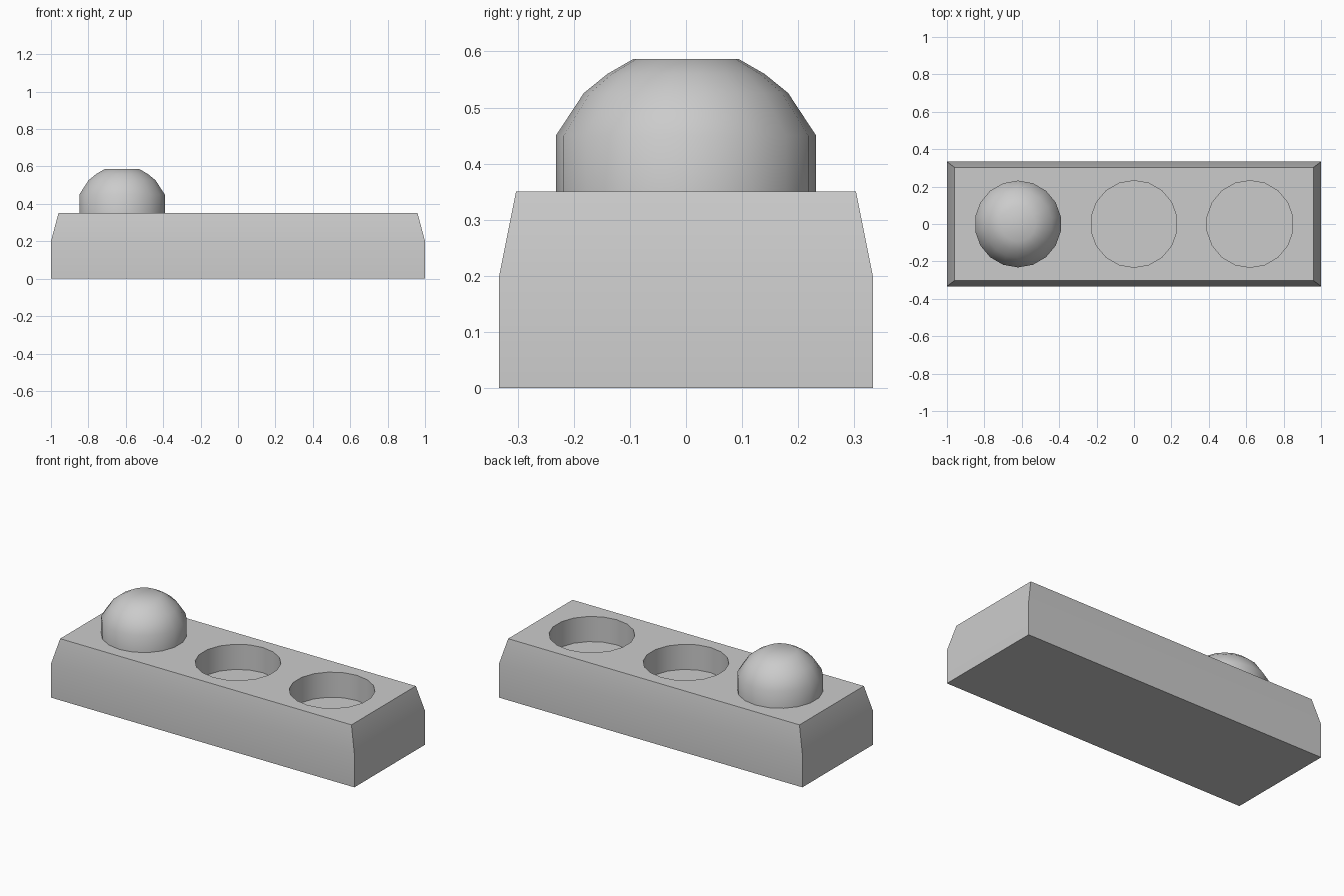
import bpy, bmesh
from math import cos, sin, tau, radians

if "Cube" in bpy.data.objects:
    bpy.data.objects.remove(bpy.data.objects["Cube"])

SIDES, R = 18, 0.232
SPACING, TOP, FLOOR = 0.62, 0.35, 0.20


def ring(r, z, x):
    return [(x + r * cos(tau * i / SIDES + tau / 4),
             r * sin(tau * i / SIDES + tau / 4), z) for i in range(SIDES)]


def rect(hx, hy, z):
    return [(-hx, -hy, z), (hx, -hy, z), (hx, hy, z), (-hx, hy, z)]


def loft(name, loops):
    """Capped solid through a stack of matching loops, bottom to top."""
    bm = bmesh.new()
    rows = [[bm.verts.new(p) for p in loop] for loop in loops]
    n = len(rows[0])
    for a, b in zip(rows, rows[1:]):
        for i in range(n):
            j = (i + 1) % n
            bm.faces.new((a[i], a[j], b[j], b[i]))
    bm.faces.new(rows[0][::-1])
    bm.faces.new(rows[-1])
    mesh = bpy.data.meshes.new(name)
    bm.to_mesh(mesh)
    bm.free()
    obj = bpy.data.objects.new(name, mesh)
    bpy.context.collection.objects.link(obj)
    return obj


def select(obj):
    bpy.ops.object.select_all(action='DESELECT')
    obj.select_set(True)
    bpy.context.view_layer.objects.active = obj


# Block with a tapered upper part
block = loft("block", [rect(1, 0.333, 0), rect(1, 0.333, FLOOR), rect(0.96, 0.303, TOP)])

# Two round sockets
for x in (0, SPACING):
    cutter = loft("socket_cutter", [ring(R, FLOOR, x), ring(R, TOP + 0.2, x)])
    cutter.hide_render = True
    mod = block.modifiers.new("socket", 'BOOLEAN')
    mod.operation, mod.solver, mod.object = 'DIFFERENCE', 'EXACT', cutter
    select(block)
    bpy.ops.object.modifier_apply(modifier=mod.name)
    bpy.data.objects.remove(cutter)

# Domed stud on the left
profile = [(R, TOP - 0.02), (R, 0.45), (0.182, 0.526), (0.14, 0.56), (0.093, 0.587)]
dome = loft("domed_stud", [ring(r, z, -SPACING) for r, z in profile])

for obj in (block, dome):
    select(obj)
    bpy.ops.object.shade_smooth_by_angle(angle=radians(40))
